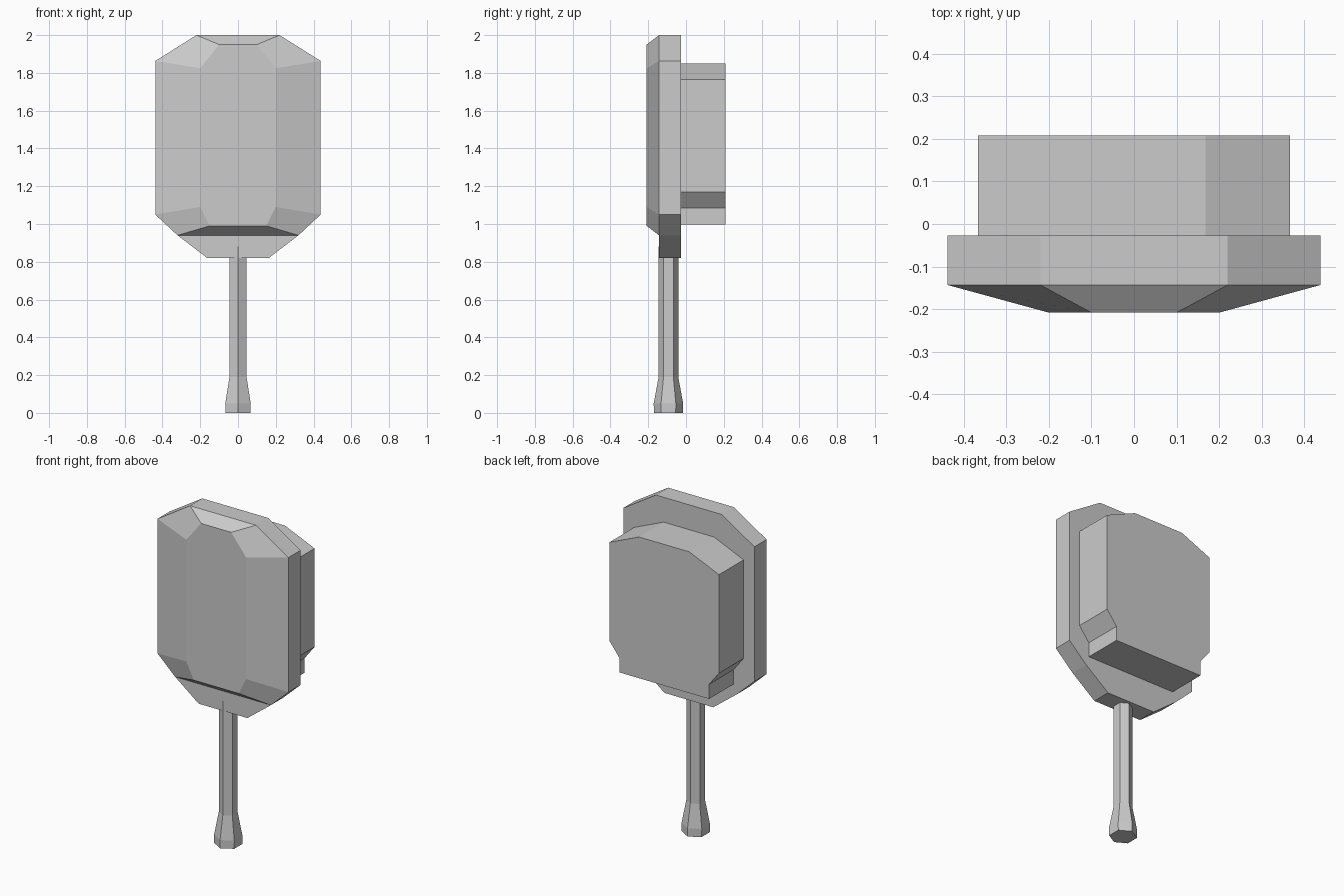
import bpy, bmesh
from math import sin, cos, pi

if "Cube" in bpy.data.objects:
    bpy.data.objects.remove(bpy.data.objects["Cube"])


def mirrored(half):
    """Close a right-hand (x, z) profile, top to bottom, by mirroring it in x."""
    return half + [(-x, z) for x, z in reversed(half)]


def at_y(profile, y):
    return [(x, y, z) for x, z in profile]


def add_ring(bm, points):
    return [bm.verts.new(p) for p in points]


def bridge(bm, a, b):
    n = len(a)
    for i in range(n):
        j = (i + 1) % n
        bm.faces.new((a[i], a[j], b[j], b[i]))


def finish(bm, name):
    bmesh.ops.recalc_face_normals(bm, faces=bm.faces)
    mesh = bpy.data.meshes.new(name)
    bm.to_mesh(mesh)
    bm.free()
    obj = bpy.data.objects.new(name, mesh)
    bpy.context.collection.objects.link(obj)
    return obj


def loft(name, rings):
    """Join rings of points into a solid with capped ends."""
    bm = bmesh.new()
    rings = [add_ring(bm, r) for r in rings]
    for a, b in zip(rings, rings[1:]):
        bridge(bm, a, b)
    bm.faces.new(rings[0])
    bm.faces.new(rings[-1])
    return finish(bm, name)


# Front plate with faceted, raised face
outline = mirrored([(0.22, 2.0), (0.438, 1.863), (0.438, 1.05), (0.32, 0.94), (0.163, 0.82)])
raised = mirrored([(0.10, 1.95), (0.20, 1.825), (0.20, 1.09), (0.15, 0.99)])
bm = bmesh.new()
back = add_ring(bm, at_y(outline, -0.027))
front = add_ring(bm, at_y(outline, -0.143))
face = add_ring(bm, at_y(raised, -0.208))
bm.faces.new(back)
bridge(bm, back, front)
bm.faces.new(front[3:7])                  # flat lower lip
bridge(bm, front[:4] + front[6:], face)   # bevel facets
bm.faces.new(face)
finish(bm, "front_plate")

# Rear block with stepped lower corners
block = mirrored([(0.168, 1.85), (0.366, 1.765), (0.366, 1.17), (0.30, 1.085), (0.30, 0.997)])
loft("rear_block", [at_y(block, y) for y in (-0.027, 0.208)])


# Six-sided handle with flared foot
def hexagon(radius, z):
    return [(radius * sin(i * pi / 3), -0.093 + radius * cos(i * pi / 3), z) for i in range(6)]


loft("handle", [hexagon(r, z) for r, z in
                ((0.077, 0), (0.078, 0.05), (0.052, 0.19), (0.052, 0.88))])
